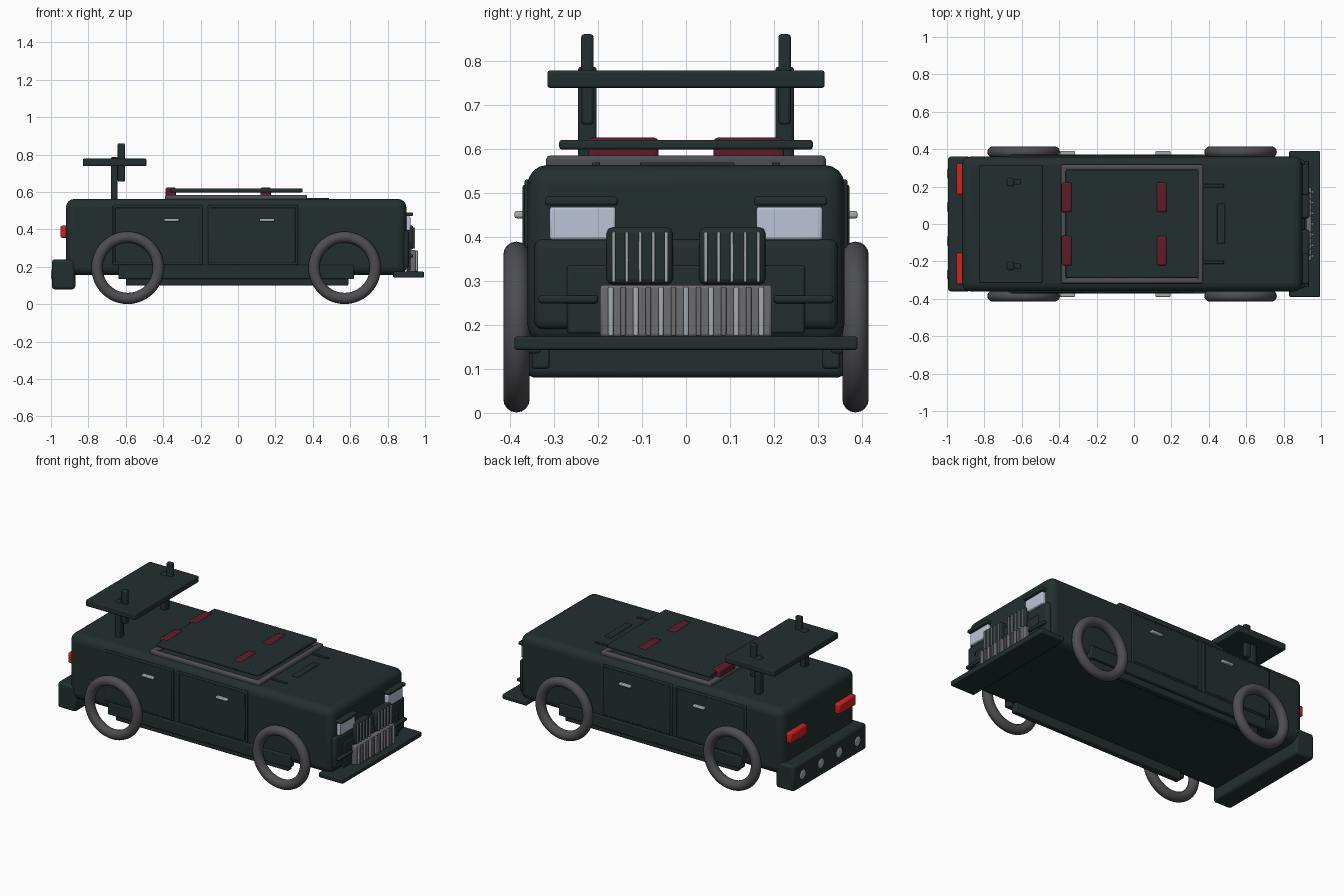
import bpy, math

def material(name, r, g, b):
    m = bpy.data.materials.new(name)
    m.diffuse_color = (r, g, b, 1)
    return m

PAINT = material("dark green paint", 0.017, 0.028, 0.028)
RUBBER = material("tyre grey", 0.075, 0.076, 0.082)
GRILLE = material("grille grey", 0.15, 0.15, 0.16)
CHROME = material("bright metal", 0.38, 0.40, 0.42)
GLASS = material("headlight glass", 0.50, 0.56, 0.68)
RED = material("tail light red", 0.65, 0.015, 0.015)
SEAT = material("seat maroon", 0.11, 0.012, 0.024)

def finish(ob, name, mat):
    ob.name = name
    ob.data.materials.append(mat)
    bpy.ops.object.shade_smooth_by_angle(angle=math.radians(35))
    return ob

def box(name, x, y, z, mat=PAINT, bevel=0.006, seg=2):
    """Rounded box from (min, max) pairs."""
    bpy.ops.mesh.primitive_cube_add(size=1)
    ob = bpy.context.object
    for v in ob.data.vertices:
        v.co = [r[0] + (c + 0.5) * (r[1] - r[0]) for c, r in zip(v.co, (x, y, z))]
    if bevel:
        b = ob.modifiers.new("round", 'BEVEL')
        b.width, b.segments = bevel, seg
    return finish(ob, name, mat)

def pair(name, x, y, z, *args):
    """Same box on both sides of the car."""
    box(name + "_left", x, y, z, *args)
    box(name + "_right", x, (-y[1], -y[0]), z, *args)

# Body shell and underside
box("body", (-0.92, 0.90), (-0.36, 0.36), (0.155, 0.563), PAINT, 0.045, 4)
pair("sill", (-0.64, 0.62), (0.33, 0.372), (0.135, 0.21))
pair("lower_rail", (-0.60, 0.59), (0.31, 0.35), (0.10, 0.16))

# Bumpers, splitter and nose
box("rear_bumper", (-0.995, -0.87), (-0.36, 0.36), (0.08, 0.24), PAINT, 0.015)
box("front_splitter", (0.83, 0.995), (-0.39, 0.39), (0.143, 0.174))
box("nose_panel", (0.87, 0.915), (-0.345, 0.345), (0.19, 0.395), PAINT, 0.02, 3)
box("nose_inset", (0.90, 0.922), (-0.27, 0.27), (0.18, 0.335))
pair("nose_strip", (0.90, 0.935), (0.20, 0.335), (0.249, 0.267))

# Headlights with brows
pair("headlight", (0.88, 0.922), (0.16, 0.31), (0.393, 0.468), GLASS)
pair("headlight_brow", (0.88, 0.935), (0.155, 0.32), (0.471, 0.491))

# Grilles
box("lower_grille", (0.90, 0.950), (-0.195, 0.195), (0.173, 0.29), GRILLE)
for i in range(13):
    y = -0.171 + i * 0.0285
    box("lower_grille_bar", (0.94, 0.962), (y - 0.006, y + 0.006),
        (0.175, 0.286), CHROME if i % 2 == 0 else GRILLE, 0.003)
pair("upper_grille", (0.89, 0.938), (0.03, 0.18), (0.292, 0.421), PAINT, 0.012)
for i in range(5):
    y = 0.045 + i * 0.0297
    pair("upper_grille_bar", (0.93, 0.946), (y - 0.004, y + 0.004),
         (0.297, 0.411), CHROME, 0.002)

# Doors and handles
for x0 in (-0.67, -0.16):
    pair("door", (x0, x0 + 0.48), (0.35, 0.367), (0.21, 0.53), PAINT, 0.005)
    pair("door_panel", (x0 + 0.012, x0 + 0.468), (0.36, 0.371), (0.222, 0.518),
         PAINT, 0.004)
    pair("door_handle", (x0 + 0.275, x0 + 0.355), (0.365, 0.39),
         (0.442, 0.458), CHROME, 0.005)

# Roof frame, seats showing through, and roof panel
for sx in ((-0.39, -0.355), (0.335, 0.37)):
    box("roof_frame_cross", sx, (-0.318, 0.318), (0.55, 0.585), RUBBER, 0.01)
pair("roof_frame_side", (-0.39, 0.37), (0.288, 0.318), (0.55, 0.585), RUBBER, 0.01)
box("roof_panel", (-0.365, 0.345), (-0.288, 0.288), (0.598, 0.62))
for x0 in (-0.387, 0.12):
    pair("seat_top", (x0, x0 + 0.056), (0.062, 0.223), (0.55, 0.625), SEAT, 0.01)

# Bonnet details
pair("bonnet_rail", (0.34, 0.48), (0.195, 0.213), (0.55, 0.569), PAINT, 0.003)
box("bonnet_vent", (0.443, 0.486), (-0.105, 0.11), (0.55, 0.569), PAINT, 0.004)

# Rear wing on stepped posts
box("wing", (-0.83, -0.49), (-0.315, 0.315), (0.738, 0.778))
pair("wing_post", (-0.68, -0.643), (0.203, 0.245), (0.55, 0.786))
pair("wing_clamp", (-0.643, -0.605), (0.21, 0.238), (0.655, 0.86))

# Tail lights and round bumper studs
pair("tail_light", (-0.95, -0.90), (0.155, 0.323), (0.355, 0.42), RED, 0.01)
for y in (-0.27, -0.09, 0.09, 0.27):
    bpy.ops.mesh.primitive_uv_sphere_add(segments=20, ring_count=10, radius=0.029,
                                         location=(-0.993, y, 0.16))
    bpy.context.object.scale.x = 0.25
    finish(bpy.context.object, "bumper_stud", CHROME)

# Open ring wheels
for x in (-0.59, 0.57):
    for y in (-0.385, 0.385):
        bpy.ops.mesh.primitive_torus_add(
            location=(x, y, 0.195), rotation=(math.pi / 2, 0, 0),
            major_radius=0.164, minor_radius=0.030,
            major_segments=48, minor_segments=16)
        finish(bpy.context.object, "wheel", RUBBER)
